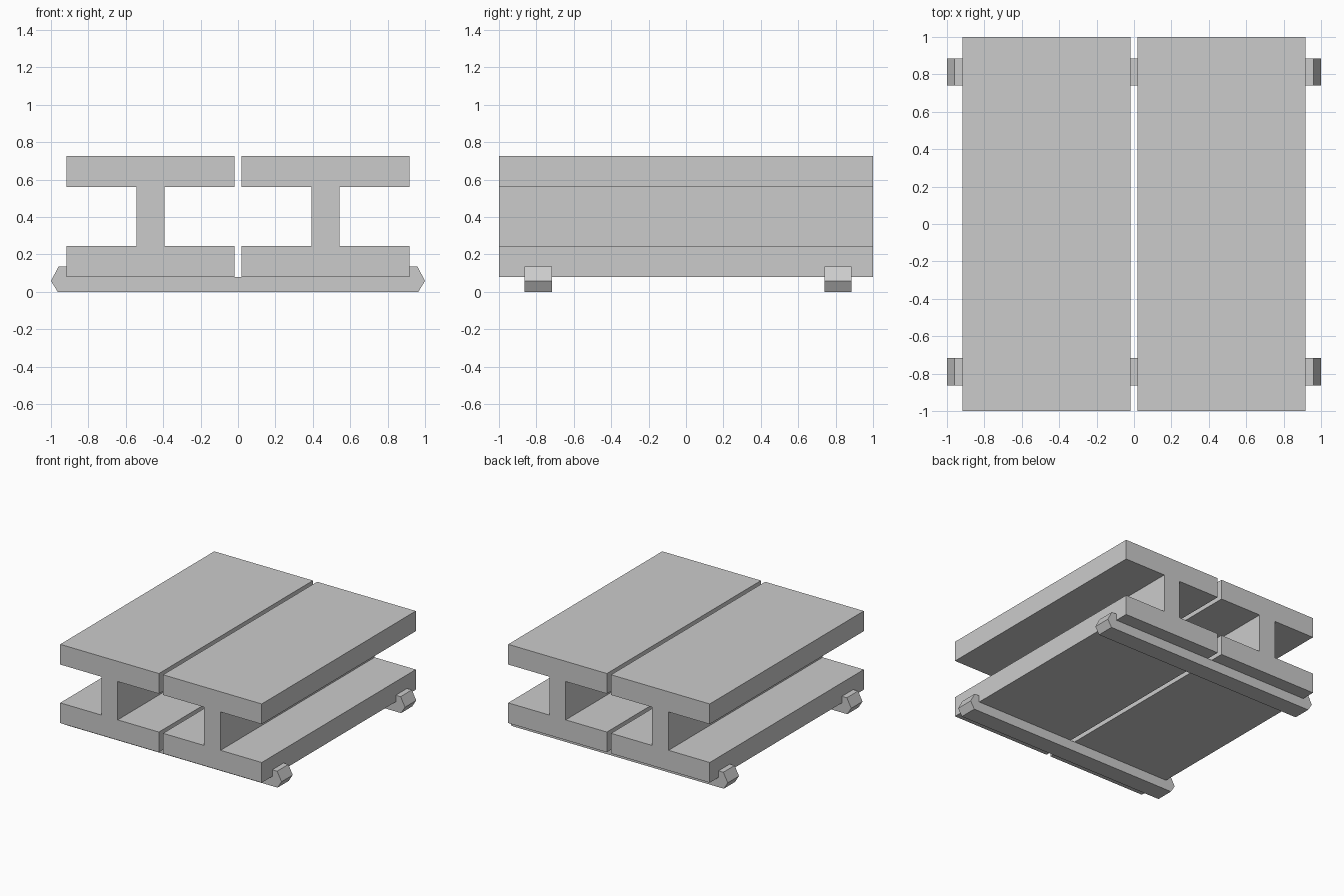
import bpy, bmesh
from mathutils import Vector

if "Cube" in bpy.data.objects:
    bpy.data.objects.remove(bpy.data.objects["Cube"])


def extrude_profile(name, pts, y0, y1):
    """Extrude a closed XZ outline from y0 to y1."""
    bm = bmesh.new()
    face = bm.faces.new([bm.verts.new((x, y0, z)) for x, z in pts])
    ext = bmesh.ops.extrude_face_region(bm, geom=[face])
    verts = [v for v in ext["geom"] if isinstance(v, bmesh.types.BMVert)]
    bmesh.ops.translate(bm, verts=verts, vec=Vector((0, y1 - y0, 0)))
    bmesh.ops.recalc_face_normals(bm, faces=bm.faces)
    mesh = bpy.data.meshes.new(name)
    bm.to_mesh(mesh)
    bm.free()
    obj = bpy.data.objects.new(name, mesh)
    bpy.context.collection.objects.link(obj)
    return obj


# I-section outline, mirrored around its own centre line
FLANGE, WEB = 0.4485, 0.0745
half = [(FLANGE, 0.08), (FLANGE, 0.246), (WEB, 0.246),
        (WEB, 0.561), (FLANGE, 0.561), (FLANGE, 0.727)]
section = half + [(-x, z) for x, z in reversed(half)]

# Two beams lying side by side with a narrow gap
for side, cx in (("left", -0.4675), ("right", 0.4675)):
    extrude_profile(side + "_beam", [(cx + x, z) for x, z in section], -1, 1)

# Cross rails with upturned hooked ends gripping the lower flanges
hook = [(0.964, 0), (1.0, 0.058), (0.96, 0.134), (0.916, 0.134), (0.916, 0.08)]
rail = hook + [(-x, z) for x, z in reversed(hook)]
for name, y0, y1 in (("front_rail", -0.863, -0.717), ("back_rail", 0.74, 0.886)):
    extrude_profile(name, rail, y0, y1)
